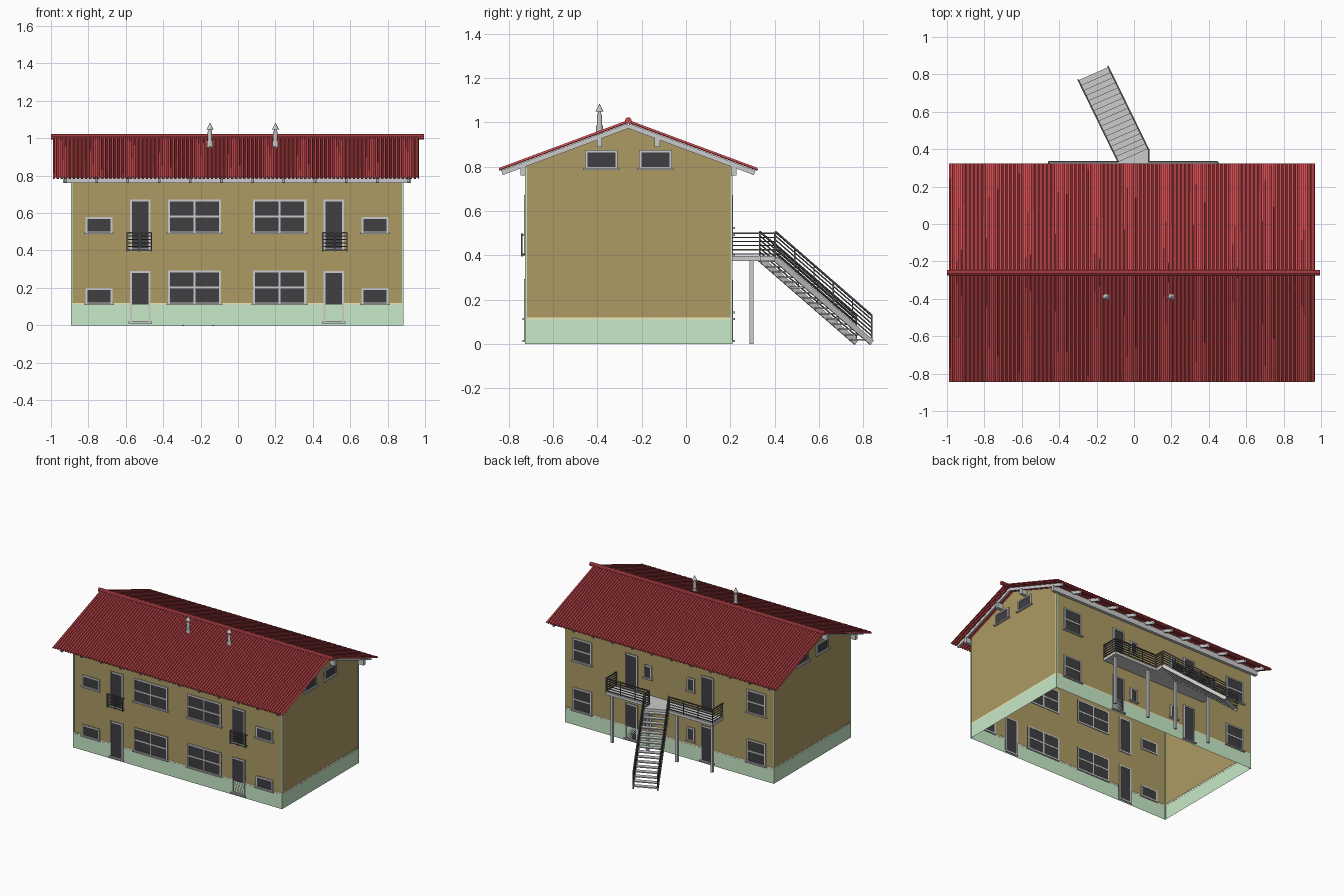
import bpy, bmesh
from math import floor
from mathutils import Vector, Matrix

if "Cube" in bpy.data.objects:
    bpy.data.objects.remove(bpy.data.objects["Cube"])

X0, X1, Y0, Y1 = -0.89, 0.88, -0.722, 0.205      # wall footprint
XC, RY, RZ, SLOPE = -0.005, -0.26, 1.0, 0.371    # symmetry axis, ridge and roof pitch


def mat(name, r, g, b):
    m = bpy.data.materials.new(name)
    m.diffuse_color = (r, g, b, 1)
    m.use_nodes = True
    m.node_tree.nodes["Principled BSDF"].inputs["Base Color"].default_value = m.diffuse_color
    return m


OCHRE = mat("ochre_render", 0.42, 0.33, 0.13)
GREEN = mat("pale_green", 0.58, 0.82, 0.58)
CREAM = mat("cream", 0.85, 0.83, 0.5)
RED = mat("red_metal", 0.62, 0.07, 0.08)
DARK = mat("dark_glass", 0.05, 0.05, 0.055)
IRON = mat("dark_iron", 0.1, 0.1, 0.1)


def roof_z(y):
    return RZ - SLOPE * abs(y - RY)


class Part:
    """Collects simple solids into one named object."""
    def __init__(self, name, material=None):
        self.name, self.material, self.bm = name, material, bmesh.new()

    def box(self, x0, x1, y0, y1, z0, z1):
        m = Matrix.Translation(((x0 + x1) / 2, (y0 + y1) / 2, (z0 + z1) / 2))
        m = m @ Matrix.Diagonal((abs(x1 - x0), abs(y1 - y0), abs(z1 - z0), 1))
        bmesh.ops.create_cube(self.bm, size=1, matrix=m)

    def beam(self, p, q, w, h):
        p, q = Vector(p), Vector(q)
        d = (q - p).normalized()
        up = Vector((0, 1, 0)) if abs(d.z) > 0.99 else Vector((0, 0, 1))
        s = up.cross(d).normalized()
        rot = Matrix((d, s, d.cross(s))).transposed().to_4x4()
        m = Matrix.Translation((p + q) / 2) @ rot @ Matrix.Diagonal(((q - p).length, w, h, 1))
        bmesh.ops.create_cube(self.bm, size=1, matrix=m)

    def cone(self, x, y, z0, z1, r0, r1, seg=12):
        bmesh.ops.create_cone(self.bm, cap_ends=True, segments=seg, radius1=r0, radius2=r1,
                              depth=z1 - z0, matrix=Matrix.Translation((x, y, (z0 + z1) / 2)))

    def face(self, pts):
        return self.bm.faces.new([self.bm.verts.new(p) for p in pts])

    def wall_box(self, wall, u0, u1, d0, d1, z0, z1):
        # u runs along the wall, d is the distance outwards from it
        if wall == "front":
            self.box(u0, u1, Y0 - d1, Y0 - d0, z0, z1)
        elif wall == "back":
            self.box(u0, u1, Y1 + d0, Y1 + d1, z0, z1)
        elif wall == "right":
            self.box(X1 + d0, X1 + d1, u0, u1, z0, z1)
        else:
            self.box(X0 - d1, X0 - d0, u0, u1, z0, z1)

    def rail(self, p, q, posts=3, low=0.012, high=0.105, bars=6):
        p, q = Vector(p), Vector(q)
        for i in range(posts):
            a = p.lerp(q, i / (posts - 1))
            self.beam(a, a + Vector((0, 0, high)), 0.006, 0.006)
        for i in range(bars):
            o = Vector((0, 0, low + (high - low) * i / (bars - 1)))
            t = 0.008 if i == bars - 1 else 0.005
            self.beam(p + o, q + o, t, t)

    def done(self):
        me = bpy.data.meshes.new(self.name)
        self.bm.to_mesh(me)
        self.bm.free()
        ob = bpy.data.objects.new(self.name, me)
        bpy.context.collection.objects.link(ob)
        if self.material:
            me.materials.append(self.material)
        return ob


# Walls: open shell with gables following the roof
walls = Part("walls", OCHRE)
for y in (Y0, Y1):
    walls.face([(X0, y, 0.12), (X1, y, 0.12), (X1, y, roof_z(y) - 0.02), (X0, y, roof_z(y) - 0.02)])
for x in (X0, X1):
    walls.face([(x, Y0, 0.12), (x, Y1, 0.12), (x, Y1, roof_z(Y1) - 0.02),
                (x, RY, RZ - 0.02), (x, Y0, roof_z(Y0) - 0.02)])
walls.done()

# Plinth ring, ledge band and corner strips
for name, m, z0, z1, o in (("plinth", GREEN, 0, 0.11, 0.003), ("plinth_ledge", CREAM, 0.11, 0.12, 0.002)):
    ring = Part(name, m)
    c = [(X0 - o, Y0 - o), (X1 + o, Y0 - o), (X1 + o, Y1 + o), (X0 - o, Y1 + o)]
    for (ax, ay), (bx, by) in zip(c, c[1:] + c[:1]):
        ring.face([(ax, ay, z0), (bx, by, z0), (bx, by, z1), (ax, ay, z1)])
    ring.done()
corners = Part("corner_strips", GREEN)
for x in (X0, X1):
    for y in (Y0, Y1):
        corners.box(x - 0.004, x + 0.004, y - 0.004, y + 0.004, 0, roof_z(y) - 0.03)
corners.done()

# Windows and doors
frames, panes, sills = Part("window_and_door_frames"), Part("glass_panes", DARK), Part("sills")


def opening(wall, u0, u1, z0, z1, cols=1, rows=1, t=0.011):
    panes.wall_box(wall, u0, u1, -0.003, 0.003, z0, z1)
    for i in range(cols + 1):
        u = u0 + (u1 - u0 - t) * i / cols
        frames.wall_box(wall, u, u + t, -0.005, 0.008, z0, z1)
    for j in range(rows + 1):
        z = z0 + (z1 - z0 - t) * j / rows
        frames.wall_box(wall, u0, u1, -0.005, 0.0075, z, z + t)
    sills.wall_box(wall, u0 - 0.008, u1 + 0.008, 0, 0.016, z0 - 0.002, z0 + 0.007)


def pair(wall, a, b, *rest):
    for s in (-1, 1):
        lo, hi = sorted((XC + s * a, XC + s * b))
        opening(wall, lo, hi, *rest)


for dz in (0, 0.38):
    pair("front", 0.665, 0.81, 0.11 + dz, 0.2 + dz)
    pair("front", 0.085, 0.37, 0.11 + dz, 0.293 + dz, 2, 2)
    pair("back", 0.66, 0.82, 0.11 + dz, 0.288 + dz, 1, 2)
    pair("back", 0.15, 0.215, 0.14 + dz, 0.245 + dz)
for wall, a, b in (("front", 0.463, 0.573), ("back", 0.27, 0.375)):
    pair(wall, a, b, 0.012, 0.29)
    pair(wall, a, b, 0.40, 0.672)
for wall in ("left", "right"):
    for c in (-0.382, -0.138):
        opening(wall, c - 0.074, c + 0.074, 0.788, 0.876)
for p in (frames, panes, sills):
    p.done()

# Front balcony grilles
grille = Part("front_balcony_grilles", IRON)
for s in (-1, 1):
    c = XC + s * 0.523
    grille.rail((c - 0.065, Y0 - 0.018, 0.395), (c + 0.065, Y0 - 0.018, 0.395), 3, 0.008, 0.1)
    for x in (c - 0.065, c + 0.065):
        for z in (0.405, 0.49):
            grille.beam((x, Y0 - 0.018, z), (x, Y0, z), 0.005, 0.005)
grille.done()

# Ribbed metal roof: trapezoid profile swept down both slopes
PITCH, RX0, RX1 = 0.0217, -0.99, 0.965
prof = []
for i in range(floor((RX1 - RX0) / PITCH + 0.5)):
    x = RX0 + i * PITCH
    prof += [(x, 0), (x + PITCH * 0.4, 0), (x + PITCH * 0.5, 0.009), (x + PITCH * 0.9, 0.009)]
prof.append((RX1, 0))
for name, s in (("roof_front", -1), ("roof_back", 1)):
    roof = Part(name, RED)
    rows = [[roof.bm.verts.new((x, y, roof_z(y) + h)) for x, h in prof] for y in (RY, RY + s * 0.583)]
    for i in range(len(prof) - 1):
        q = [rows[0][i], rows[0][i + 1], rows[1][i + 1], rows[1][i]]
        roof.bm.faces.new(q if s < 0 else q[::-1])
    bmesh.ops.recalc_face_normals(roof.bm, faces=roof.bm.faces)
    md = roof.done().modifiers.new("thickness", "SOLIDIFY")
    md.thickness, md.offset = 0.004, 0

# Ridge cap
cap = Part("ridge_cap", RED)
bmesh.ops.create_cone(cap.bm, cap_ends=True, segments=10, radius1=0.015, radius2=0.015, depth=1.995,
                      matrix=Matrix.Translation((-0.0025, RY, 1.008)) @ Matrix.Rotation(1.5707963, 4, "Y"))
cap.done()

# Rafters and purlins
rafters, purlins = Part("rafters"), Part("purlins")
for i in range(12):
    x = -0.922 + i * 1.834 / 11
    for s in (-1, 1):
        y = RY + s * 0.57
        rafters.beam((x, RY, RZ - 0.016), (x, y, roof_z(y) - 0.016), 0.014, 0.022)
for o in (-0.475, -0.13, 0.13, 0.475):
    z = roof_z(RY + o) - 0.022
    purlins.box(-0.935, 0.925, RY + o - 0.012, RY + o + 0.012, z - 0.042, z)
rafters.done()
purlins.done()

# Chimney flues with pointed caps
flues = Part("chimney_flues")
for x in (-0.15, 0.2):
    flues.cone(x, -0.39, 0.94, 0.985, 0.017, 0.015)
    flues.cone(x, -0.39, 0.98, 1.035, 0.012, 0.012)
    flues.cone(x, -0.39, 1.03, 1.05, 0.007, 0.007)
    flues.cone(x, -0.39, 1.048, 1.082, 0.018, 0.001)
flues.done()

# Rear balcony with wedge landing and support posts
deck = Part("rear_balcony_deck")
deck.box(-0.46, 0.45, Y1, 0.335, 0.375, 0.397)
wedge = deck.face([(-0.085, 0.333, 0.375), (0.075, 0.333, 0.375), (0.075, 0.405, 0.375)])
top = bmesh.ops.extrude_face_region(deck.bm, geom=[wedge])["geom"]
bmesh.ops.translate(deck.bm, vec=(0, 0, 0.022), verts=[v for v in top if isinstance(v, bmesh.types.BMVert)])
deck.done()
posts = Part("balcony_posts")
for x in (-0.43, -0.13, 0.12, 0.42):
    posts.box(x - 0.009, x + 0.009, 0.286, 0.304, 0, 0.376)
posts.done()
rails = Part("rear_balcony_railing", IRON)
for path in ([(-0.457, Y1), (-0.457, 0.332), (-0.09, 0.332)], [(0.447, Y1), (0.447, 0.332), (0.078, 0.332), (0.078, 0.4)]):
    for a, b in zip(path, path[1:]):
        rails.rail((*a, 0.395), (*b, 0.395), 4 if abs(a[0] - b[0]) > 0.1 else 2)
rails.done()

# Outside stair, turned away from the wall
L, R = Vector((-0.085, 0.333, 0.385)), Vector((0.075, 0.403, 0.385))
RUN = Vector((-0.212, 0.435, -0.378))
treads, stringers, handrails = Part("stair_treads"), Part("stair_stringers"), Part("stair_railings", IRON)
for i in range(16):
    o = RUN * ((i + 0.5) / 16)
    treads.beam(L + o, R + o, 0.032, 0.007)
for p in (L, R):
    stringers.beam(p, p + RUN, 0.008, 0.026)
    handrails.rail(p, p + RUN, 6, 0.03, 0.122)
for p in (treads, stringers, handrails):
    p.done()
